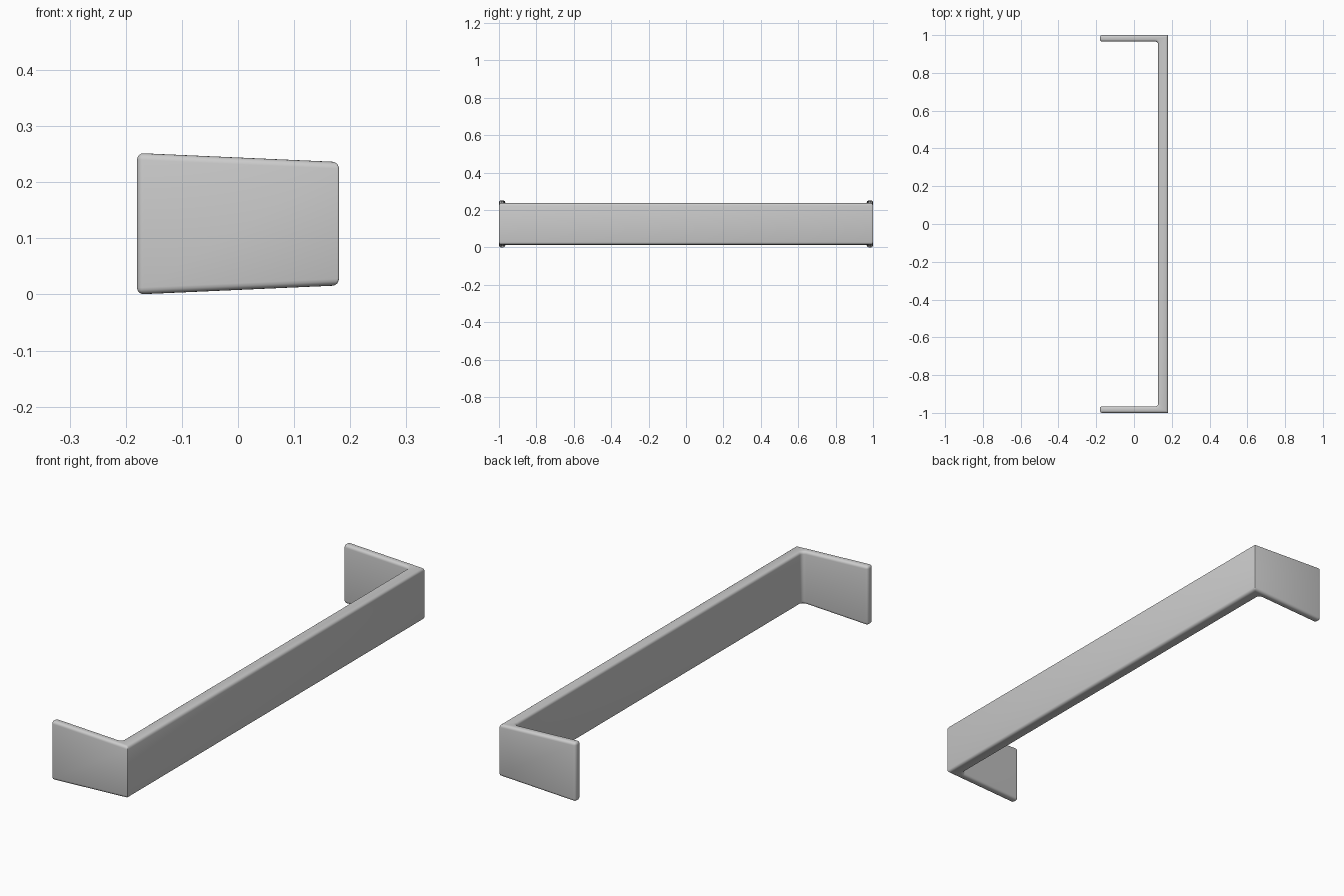
import bpy, bmesh

if "Cube" in bpy.data.objects:
    bpy.data.objects.remove(bpy.data.objects["Cube"])

X, Y = 0.18, 1.0             # half depth and half length
BAR_IN, ARM_IN = 0.128, 0.966  # inner faces of bar and arms


def slope(x):
    """Inset of the top and bottom faces, narrowing towards the bar."""
    return 0.016 * (x + X) / (2 * X)


# U-shaped plan, extruded to a height that tapers along x
plan = [(-X, -Y), (X, -Y), (X, Y), (-X, Y),
        (-X, ARM_IN), (BAR_IN, ARM_IN), (BAR_IN, -ARM_IN), (-X, -ARM_IN)]
bm = bmesh.new()
low = [bm.verts.new((x, y, slope(x))) for x, y in plan]
high = [bm.verts.new((x, y, 0.252 - slope(x))) for x, y in plan]
bm.faces.new(low[::-1])
bm.faces.new(high)
n = len(plan)
for i in range(n):
    j = (i + 1) % n
    bm.faces.new((low[i], low[j], high[j], high[i]))


def is_upright(e):
    a, b = e.verts
    return (a.co.xy - b.co.xy).length < 1e-5


# Fillet in the two inner corners
inner = [e for e in bm.edges
         if is_upright(e) and abs(e.verts[0].co.x - BAR_IN) < 1e-4]
bmesh.ops.bevel(bm, geom=inner, offset=0.016, segments=4, profile=0.5,
                affect='EDGES')

# Rounded rims and arm tips; the outer corners stay crisp
layer = bm.edges.layers.float.new("bevel_weight_edge")
for e in bm.edges:
    if not is_upright(e):
        e[layer] = 1.0
    elif e.verts[0].co.x < -X + 1e-4:
        e[layer] = 1.0
    elif e.verts[0].co.x > X - 1e-4:
        e[layer] = 0.25
bmesh.ops.recalc_face_normals(bm, faces=bm.faces)

mesh = bpy.data.meshes.new("wraparound_bar")
bm.to_mesh(mesh)
bm.free()
bar = bpy.data.objects.new("wraparound_bar", mesh)
bpy.context.collection.objects.link(bar)

bevel = bar.modifiers.new("rounded_edges", 'BEVEL')
bevel.limit_method = 'WEIGHT'
bevel.width = 0.012
bevel.segments = 4

bpy.context.view_layer.objects.active = bar
bar.select_set(True)
bpy.ops.object.modifier_apply(modifier=bevel.name)
bpy.ops.object.shade_smooth_by_angle(angle=0.6)
